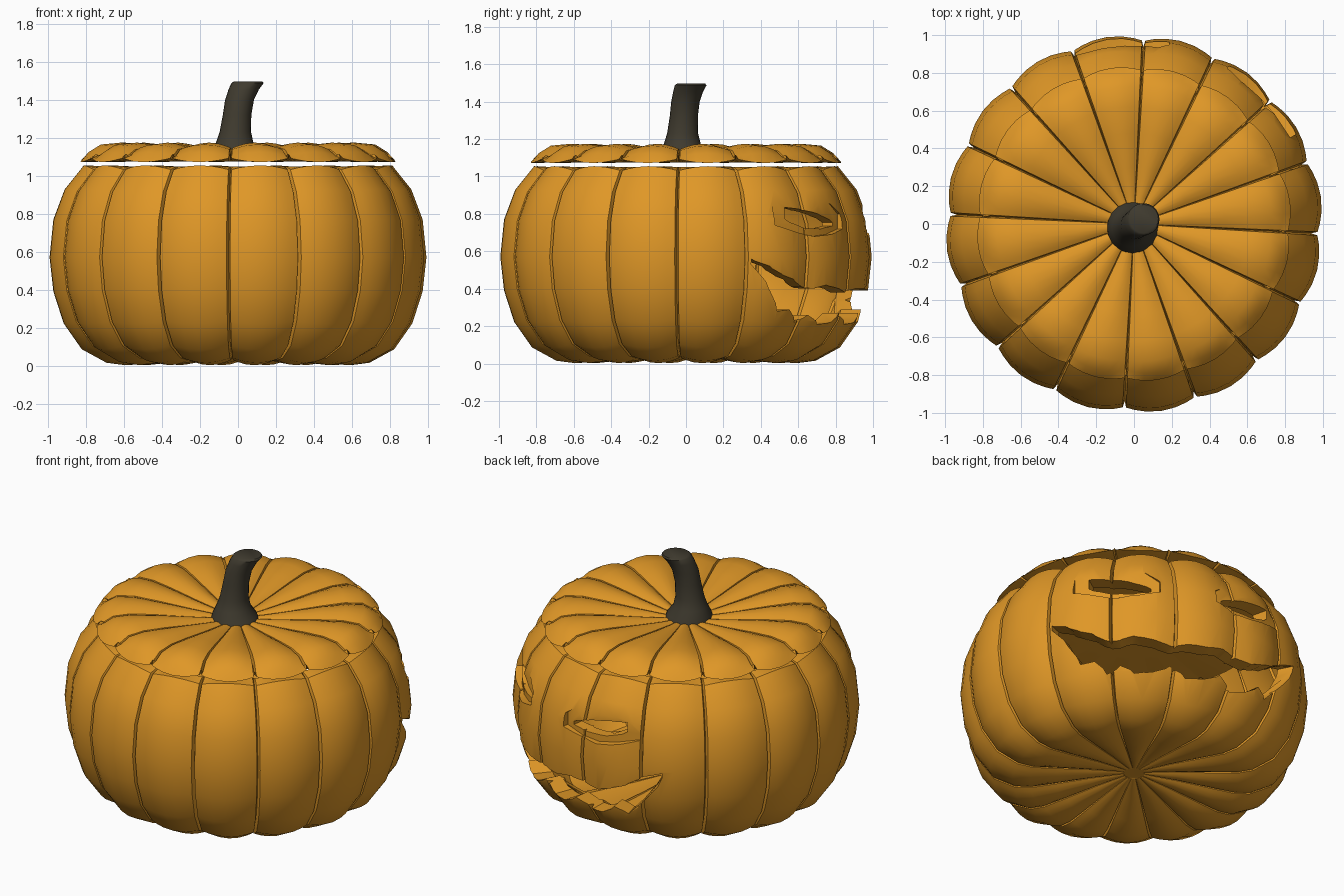
import bpy
import bmesh
import math

cube = bpy.data.objects.get("Cube")
if cube:
    bpy.data.objects.remove(cube, do_unlink=True)

RIBS = 16
SEAM = math.radians(-3)
# Position across one rib and how far the skin sinks there; the first is the seam
RIB_SECTION = [(0, .06), (.025, .027), (.14, .016), (.3, .005), (.5, 0),
               (.7, .005), (.86, .016), (.975, .027)]


def make_material(name, color):
    mat = bpy.data.materials.new(name)
    mat.use_nodes = True
    mat.diffuse_color = (*color, 1)
    bsdf = mat.node_tree.nodes["Principled BSDF"]
    bsdf.inputs["Base Color"].default_value = (*color, 1)
    bsdf.inputs["Roughness"].default_value = .7
    return mat


def make_object(name, bm, mat=None):
    bmesh.ops.recalc_face_normals(bm, faces=bm.faces)
    mesh = bpy.data.meshes.new(name)
    bm.to_mesh(mesh)
    bm.free()
    obj = bpy.data.objects.new(name, mesh)
    bpy.context.collection.objects.link(obj)
    if mat:
        mesh.materials.append(mat)
    return obj


def activate(obj):
    bpy.ops.object.select_all(action='DESELECT')
    obj.select_set(True)
    bpy.context.view_layer.objects.active = obj


def smooth(obj, degrees):
    activate(obj)
    bpy.ops.object.shade_smooth_by_angle(angle=math.radians(degrees))


def bridge(bm, rings):
    for a, b in zip(rings, rings[1:]):
        for i in range(len(a)):
            j = (i + 1) % len(a)
            bm.faces.new((a[i], a[j], b[j], b[i]))
    bm.faces.new(rings[0])
    bm.faces.new(rings[-1])


def ribbed_shell(name, profile, mat):
    """Revolve (radius, height, rib depth) points, sinking the seams along the normal."""
    bm = bmesh.new()
    rings = []
    for i, (r, z, depth) in enumerate(profile):
        before = profile[max(i - 1, 0)]
        after = profile[min(i + 1, len(profile) - 1)]
        dr, dz = after[0] - before[0], after[1] - before[1]
        length = math.hypot(dr, dz)
        ring = []
        for rib in range(RIBS):
            for across, sink in RIB_SECTION:
                a = SEAM + (rib + across) * math.tau / RIBS
                s = sink * depth * min(1, r / .4)
                rr, zz = r - s * dz / length, z + s * dr / length
                ring.append(bm.verts.new((rr * math.cos(a), rr * math.sin(a), zz)))
        rings.append(ring)
    bridge(bm, rings)
    return make_object(name, bm, mat)


def carve(target, outline, centre, inner, flip=1):
    """Cut an opening given as (degrees from centre, low, high) columns."""
    bm = bmesh.new()
    rings = []
    for offset, low, high in outline:
        a = math.radians(centre + flip * offset)
        c, s = math.cos(a), math.sin(a)
        rings.append([bm.verts.new((r * c, r * s, z)) for r, z in
                      ((inner, low), (1.15, low), (1.15, high), (inner, high))])
    bridge(bm, rings)
    cutter = make_object("carving_cutter", bm)
    cutter.hide_render = True
    mod = target.modifiers.new("carving", 'BOOLEAN')
    mod.operation = 'DIFFERENCE'
    mod.solver = 'EXACT'
    mod.object = cutter
    activate(target)
    bpy.ops.object.modifier_apply(modifier=mod.name)
    bpy.data.objects.remove(cutter, do_unlink=True)


orange = make_material("pumpkin orange", (.74, .31, .02))
brown = make_material("dark stem brown", (.05, .043, .028))

# Hollow body: outer skin from the underside up, then the inner wall back down
body = ribbed_shell("pumpkin_body", [
    (.06, .07, 1), (.25, .045, 1), (.45, .015, 1), (.6, .002, 1), (.7, .015, 1),
    (.83, .085, 1), (.925, .22, 1), (.98, .39, 1), (1, .57, 1), (.98, .77, 1),
    (.92, .93, 1), (.82, 1.055, 1),
    (.74, 1.05, 0), (.82, .9, -.4), (.88, .75, -.4), (.9, .57, -.4),
    (.88, .39, -.4), (.81, .22, -.4), (.68, .12, -.4), (.4, .12, -.2),
    (.06, .13, 0)], orange)

# Carved face, centred between two eyes
FACE = 69
mouth = [(-48, .53, .56), (-42, .40, .52), (-38, .28, .48), (-33, .29, .45),
         (-29, .22, .41), (-24, .26, .40), (-19, .21, .42), (-12, .22, .40),
         (-6, .27, .38), (0, .21, .40), (7, .22, .40), (13, .27, .42),
         (19, .21, .40), (25, .23, .39), (30, .29, .42), (35, .25, .45),
         (40, .33, .50), (48, .53, .56)]
socket = [(-14, .72, .80), (-7, .69, .88), (0, .68, .86), (7, .70, .88), (16, .74, .9)]
eye = [(-11, .735, .755), (-5, .72, .79), (3, .725, .82), (11, .775, .835)]
carve(body, mouth, FACE, .6)
for side in (-1, 1):
    carve(body, socket, FACE + side * 24, .945, side)
    carve(body, eye, FACE + side * 24, .6, side)
smooth(body, 35)

# Lid: flat underside, sloped rim, crown dipping towards the stem
lid = ribbed_shell("pumpkin_lid", [
    (.06, 1.075, 0), (.4, 1.075, 0), (.74, 1.075, 0), (.835, 1.072, 1),
    (.795, 1.125, 1), (.73, 1.165, 1), (.62, 1.175, 1), (.48, 1.163, 1),
    (.3, 1.135, 1), (.15, 1.11, 1), (.06, 1.1, 1)], orange)
smooth(lid, 35)

# Stem: flared base, leaning towards its cut top
bm = bmesh.new()
rings = []
for x, y, z, r in [(-.005, -.02, 1.085, .14), (-.01, -.02, 1.12, .13),
                   (-.018, -.02, 1.17, .1), (-.014, -.018, 1.23, .083),
                   (-.005, -.012, 1.32, .075), (.008, -.003, 1.4, .076),
                   (.03, .012, 1.455, .08), (.05, .025, 1.488, .085),
                   (.053, .027, 1.496, .076)]:
    rings.append([bm.verts.new((x + r * math.cos(k * math.tau / 20),
                                y + r * math.sin(k * math.tau / 20), z))
                  for k in range(20)])
bridge(bm, rings)
stem = make_object("stem", bm, brown)
smooth(stem, 45)
